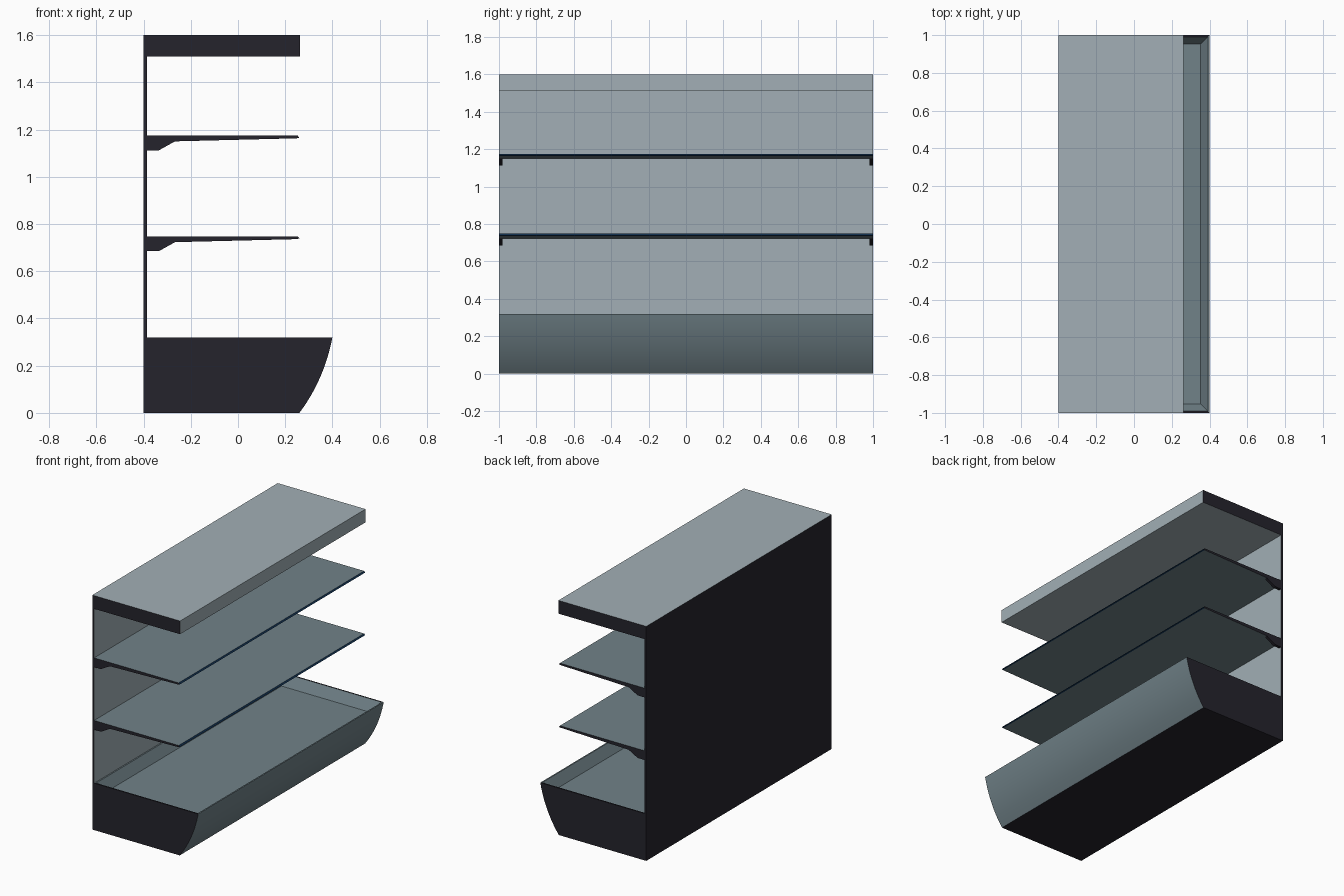
import bpy, bmesh

if "Cube" in bpy.data.objects:
    bpy.data.objects.remove(bpy.data.objects["Cube"])


def material(name, rgb):
    m = bpy.data.materials.new(name)
    m.diffuse_color = (*rgb, 1)
    m.use_nodes = True
    m.node_tree.nodes["Principled BSDF"].inputs["Base Color"].default_value = m.diffuse_color
    return m


LIGHT, STEEL, DARK, BLUE = range(4)
MATS = [material("light_grey", (0.36, 0.43, 0.465)),
        material("steel_grey", (0.165, 0.225, 0.25)),
        material("charcoal", (0.018, 0.017, 0.025)),
        material("navy_trim", (0.005, 0.028, 0.075))]


def extrude_profile(name, profile, y0, y1, rule, shape=None):
    """Sweep an (x, z) profile along y; rule(face) picks the colour."""
    bm = bmesh.new()
    near = bm.faces.new([bm.verts.new((x, y0, z)) for x, z in profile])
    ext = bmesh.ops.extrude_face_region(bm, geom=[near])
    for v in ext["geom"]:
        if isinstance(v, bmesh.types.BMVert):
            v.co.y = y1
    bmesh.ops.recalc_face_normals(bm, faces=bm.faces[:])
    if shape:
        shape(bm)
    bm.normal_update()
    for f in bm.faces:
        f.material_index = rule(f)
    me = bpy.data.meshes.new(name)
    bm.to_mesh(me)
    bm.free()
    for m in MATS:
        me.materials.append(m)
    ob = bpy.data.objects.new(name, me)
    bpy.context.collection.objects.link(ob)
    return ob


def rect(x0, x1, z0, z1):
    return [(x0, z0), (x1, z0), (x1, z1), (x0, z1)]


# Back panel: light inside, dark outside
extrude_profile("back_panel", rect(-0.4, -0.386, 0, 1.51), -1, 1,
                lambda f: LIGHT if f.normal.x > 0.5 else DARK)

# Canopy: light with dark ends and back
extrude_profile("canopy", rect(-0.4, 0.263, 1.51, 1.6), -1, 1,
                lambda f: DARK if abs(f.normal.y) > 0.5 or f.normal.x < -0.5
                else LIGHT)


# Base tub: bowed front, sloped recess in the top
def tub_shape(bm):
    for f in bm.faces:
        f.smooth = f.normal.x > 0.5 and abs(f.normal.y) < 0.5
    top = [f for f in bm.faces if f.normal.z > 0.9]
    bmesh.ops.inset_region(bm, faces=top, thickness=0.013)
    bmesh.ops.inset_region(bm, faces=top, thickness=0.055, depth=-0.07)


def tub_rule(f):
    c = f.calc_center_median()
    return DARK if abs(c.y) > 0.99 or f.normal.z < -0.9 else STEEL


N = 12
bow = []
for i in range(N + 1):
    t = i / N
    bow.append(((1 - t) ** 2 * 0.26 + 2 * t * (1 - t) * 0.365 + t * t * 0.4,
                2 * t * (1 - t) * 0.14 + t * t * 0.32))
extrude_profile("base_tub", [(-0.386, 0)] + bow + [(-0.386, 0.32)], -1, 1,
                tub_rule, tub_shape)


# Shelves: tapered boards with a navy front lip and end brackets
def shelf_rule(f):
    if abs(f.normal.y) > 0.5:
        return DARK
    return BLUE if f.calc_center_median().x > 0.245 else STEEL


for label, z in (("lower", 0.748), ("upper", 1.175)):
    extrude_profile(label + "_shelf",
                    [(-0.386, z - 0.028), (0.25, z - 0.012), (0.26, z - 0.009),
                     (0.252, z), (-0.386, z)], -1, 1, shelf_rule)
    for side, y in (("near", -1), ("far", 0.98)):
        extrude_profile(f"{label}_{side}_bracket",
                        [(-0.386, z - 0.063), (-0.335, z - 0.063),
                         (-0.265, z - 0.024), (-0.386, z - 0.024)],
                        y, y + 0.02, lambda f: DARK)
